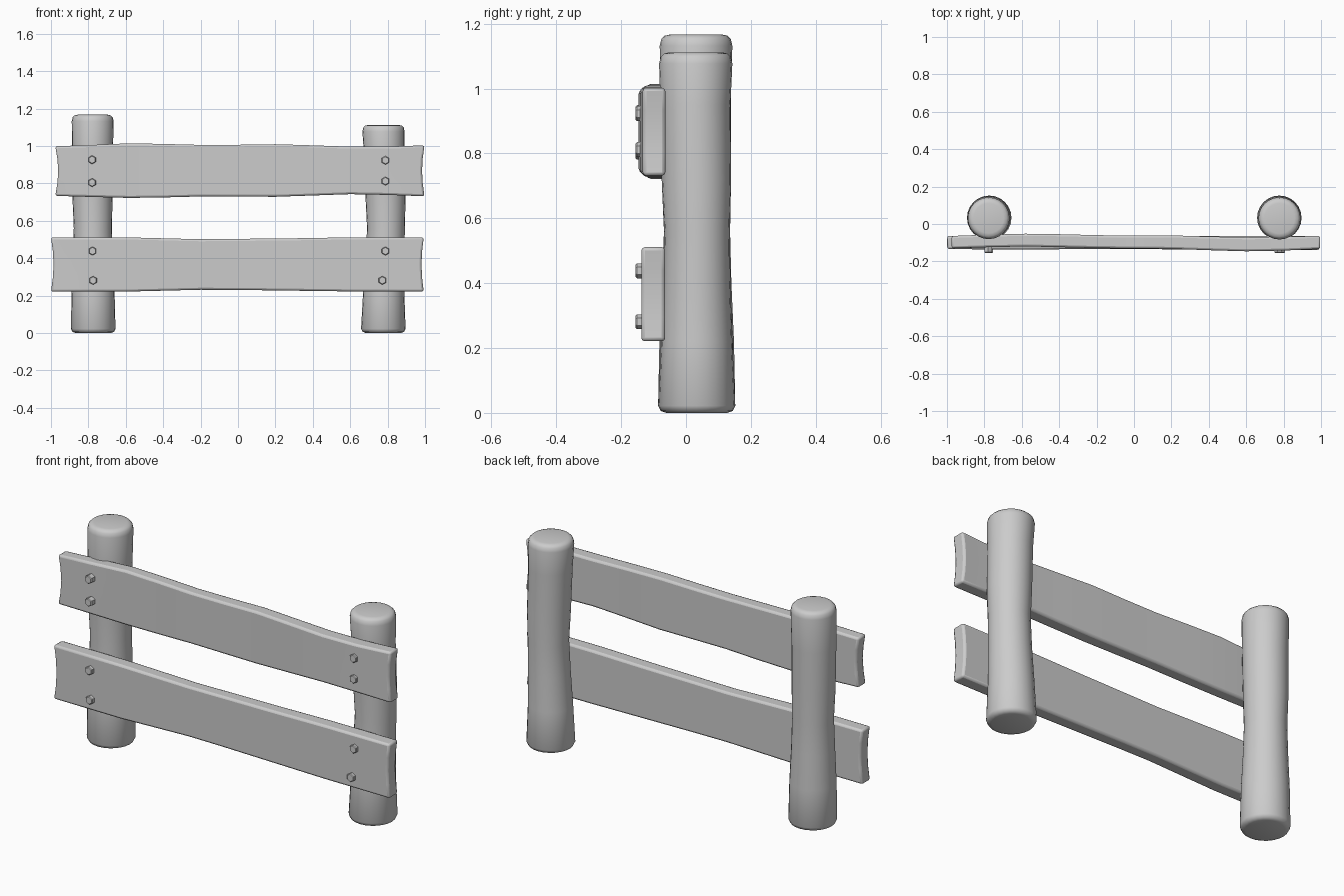
import bpy, bmesh, math

if "Cube" in bpy.data.objects:
    bpy.data.objects.remove(bpy.data.objects["Cube"])


def finish(name, bm, angle=40):
    bmesh.ops.recalc_face_normals(bm, faces=bm.faces)
    me = bpy.data.meshes.new(name)
    bm.to_mesh(me)
    bm.free()
    ob = bpy.data.objects.new(name, me)
    bpy.context.collection.objects.link(ob)
    bpy.ops.object.select_all(action='DESELECT')
    bpy.context.view_layer.objects.active = ob
    ob.select_set(True)
    bpy.ops.object.shade_smooth_by_angle(angle=math.radians(angle))
    return ob


def post(name, rings, sides=24):
    """Log lofted through rings of (z, centre x, centre y, radius)."""
    bm = bmesh.new()
    loops = []
    for z, cx, cy, r in rings:
        loops.append([bm.verts.new((cx + r * math.cos(2 * math.pi * i / sides),
                                    cy + r * math.sin(2 * math.pi * i / sides), z))
                      for i in range(sides)])
    for a, b in zip(loops, loops[1:]):
        for i in range(sides):
            j = (i + 1) % sides
            bm.faces.new((a[i], a[j], b[j], b[i]))
    bm.faces.new(loops[0])
    bm.faces.new(loops[-1])
    return finish(name, bm, 50)


def rounded(body):
    """Add softened rims at both ends of a list of post rings."""
    z0, x0, y0, r0 = body[0]
    z1, x1, y1, r1 = body[-1]
    low = [(z0, x0, y0, r0 - .025), (z0 + .006, x0, y0, r0 - .008), (z0 + .022, x0, y0, r0)]
    top = [(z1 - .035, x1, y1, r1), (z1 - .014, x1, y1, r1 - .005),
           (z1 - .004, x1, y1, r1 - .015), (z1, x1, y1, r1 - .032)]
    return low + body[1:-1] + top


def plank(name, stations, dent_l, dent_r):
    """Wavy board; stations are (x, bottom z, top z, front y, back y)."""
    bm = bmesh.new()
    rows = (0, .25, .5, .75, 1)
    loops = []
    for k, (x, zb, zt, yf, yb) in enumerate(stations):
        dent = dent_l if k == 0 else -dent_r if k == len(stations) - 1 else 0
        pts = [(x + dent * math.sin(math.pi * t), yf, zb + (zt - zb) * t) for t in rows]
        pts += [(p[0], yb, p[2]) for p in reversed(pts)]
        loops.append([bm.verts.new(p) for p in pts])
    n = 2 * len(rows)
    for a, b in zip(loops, loops[1:]):
        for i in range(n):
            j = (i + 1) % n
            bm.faces.new((a[i], a[j], b[j], b[i]))
    # hollowed end caps
    for l in (loops[0], loops[-1]):
        for i in range(len(rows) - 1):
            bm.faces.new((l[i], l[i + 1], l[n - 2 - i], l[n - 1 - i]))
    ob = finish(name, bm, 35)
    bev = ob.modifiers.new("soft_edges", 'BEVEL')
    bev.width = .011
    bev.segments = 2
    bev.limit_method = 'ANGLE'
    bev.angle_limit = math.radians(45)
    return ob


def bolt(name, x, z):
    """Hexagonal bolt head with its corner pointing up."""
    r, bm = .023, bmesh.new()
    rings = []
    for y, s in ((-.10, r), (-.151, r), (-.155, r - .004)):
        rings.append([bm.verts.new((x + s * math.sin(i * math.pi / 3), y,
                                    z + s * math.cos(i * math.pi / 3))) for i in range(6)])
    for a, b in zip(rings, rings[1:]):
        for i in range(6):
            j = (i + 1) % 6
            bm.faces.new((a[i], a[j], b[j], b[i]))
    bm.faces.new(rings[0])
    bm.faces.new(rings[-1])
    return finish(name, bm, 30)


# Posts
post("left_post", rounded([
    (0, -.774, .033, .119), (.22, -.775, .033, .115), (.4, -.776, .033, .107),
    (.56, -.776, .034, .102), (.72, -.778, .032, .107), (.95, -.778, .029, .109),
    (1.167, -.777, .031, .112)]))
post("right_post", rounded([
    (0, .777, .033, .119), (.22, .779, .033, .110), (.4, .786, .033, .104),
    (.56, .791, .034, .101), (.72, .789, .032, .107), (.95, .782, .029, .108),
    (1.112, .778, .030, .113)]))

# Planks
plank("upper_plank", [
    (-.977, .733, .998, -.130, -.064), (-.78, .727, 1.005, -.124, -.057),
    (-.58, .722, 1.014, -.120, -.052), (-.38, .725, 1.010, -.124, -.055),
    (-.19, .730, 1.005, -.129, -.060), (0, .729, 1.006, -.131, -.061),
    (.2, .728, 1.009, -.133, -.061), (.4, .735, 1.003, -.140, -.067),
    (.6, .742, .996, -.146, -.071), (.8, .738, .996, -.142, -.069),
    (.997, .731, 1.003, -.133, -.063)], .016, .013)
plank("lower_plank", [
    (-1, .221, .511, -.134, -.063), (-.6, .221, .511, -.137, -.064),
    (-.4, .226, .506, -.135, -.064), (-.2, .231, .501, -.133, -.064),
    (0, .230, .503, -.134, -.064), (.3, .226, .506, -.136, -.064),
    (.6, .222, .511, -.138, -.064), (.993, .221, .511, -.138, -.064)], .014, .012)

# Bolts
spots = [(-.78, .926), (-.78, .804), (.788, .923), (.788, .812),
         (-.778, .438), (-.775, .281), (.788, .438), (.772, .281)]
for i, (x, z) in enumerate(spots):
    bolt(f"bolt_{i + 1}", x, z)
